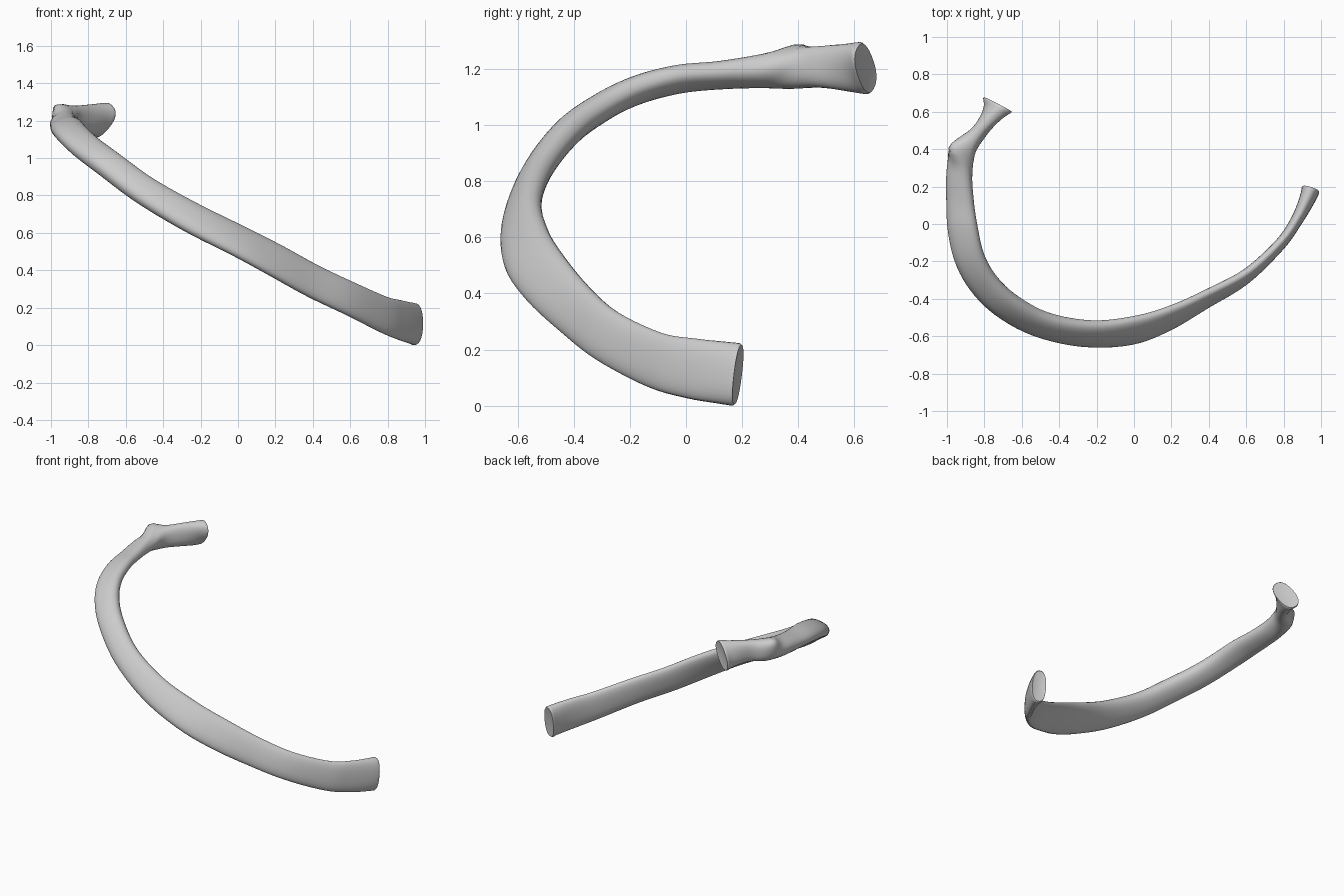
import bpy, bmesh, math
from mathutils import Vector

if "Cube" in bpy.data.objects:
    bpy.data.objects.remove(bpy.data.objects["Cube"])

# Stations along the bone: x, y, z, section height, thickness, inward tilt (degrees)
STATIONS = [
    (-.728, .640, 1.205, .21, .13, 18),
    (-.760, .585, 1.207, .175, .10, -8),
    (-.830, .490, 1.21, .15, .085, -25),
    (-.905, .400, 1.205, .145, .12, -10),
    (-.933, .280, 1.195, .14, .11, 35),
    (-.930, .120, 1.18, .15, .09, 45),
    (-.915, -.03, 1.165, .165, .09, 45),
    (-.880, -.18, 1.125, .165, .095, 45),
    (-.810, -.31, 1.06, .165, .10, 43),
    (-.690, -.43, .97, .165, .105, 40),
    (-.500, -.535, .83, .17, .10, 36),
    (-.250, -.586, .685, .19, .09, 38),
    (.000, -.568, .56, .21, .08, 43),
    (.200, -.500, .455, .21, .075, 38),
    (.400, -.395, .345, .195, .07, 30),
    (.600, -.280, .25, .19, .065, 26),
    (.780, -.110, .165, .20, .06, 24),
    (.870, .020, .135, .215, .065, 25),
    (.925, .130, .12, .222, .085, 27),
    (.945, .185, .113, .225, .10, 27),
]
STEPS, SIDES = 5, 28
PLANE_UP = Vector((.45, 0, .89))


def spline(i, t):
    n = len(STATIONS) - 1
    a, b, c, d = (STATIONS[min(max(k, 0), n)] for k in (i - 1, i, i + 1, i + 2))
    return [.5 * (2 * q + (r - p) * t + (2 * p - 5 * q + 4 * r - s) * t * t
                  + (3 * q - p - 3 * r + s) * t ** 3) for p, q, r, s in zip(a, b, c, d)]


def superpow(v, e=.85):
    return math.copysign(abs(v) ** e, v)


samples = [spline(i, k / STEPS) for i in range(len(STATIONS) - 1) for k in range(STEPS)]
samples.append(list(STATIONS[-1]))

# Loft oval sections along the curved path
bm = bmesh.new()
rings = []
for i, s in enumerate(samples):
    lo, hi = samples[max(i - 2, 0)], samples[min(i + 2, len(samples) - 1)]
    tangent = (Vector(hi[:3]) - Vector(lo[:3])).normalized()
    up = (PLANE_UP - tangent * PLANE_UP.dot(tangent)).normalized()
    inward = up.cross(tangent)
    a = math.radians(s[5])
    major = up * math.cos(a) + inward * math.sin(a)
    minor = inward * math.cos(a) - up * math.sin(a)
    end = .94 if i in (0, len(samples) - 1) else 1
    ring = []
    for k in range(SIDES):
        w = math.tau * k / SIDES
        p = (Vector(s[:3]) + major * superpow(math.cos(w)) * s[3] / 2 * end
             + minor * superpow(math.sin(w)) * s[4] / 2 * end)
        ring.append(bm.verts.new(p))
    rings.append(ring)
for r, q in zip(rings, rings[1:]):
    for k in range(SIDES):
        j = (k + 1) % SIDES
        bm.faces.new((r[k], r[j], q[j], q[k]))

# Slightly hollow end facets
for ring, s, nxt in ((rings[0], samples[0], samples[2]), (rings[-1], samples[-1], samples[-3])):
    centre = Vector(s[:3])
    hub = bm.verts.new(centre + (Vector(nxt[:3]) - centre).normalized() * .012)
    for k in range(SIDES):
        bm.faces.new((ring[k], ring[(k + 1) % SIDES], hub))

# Knob on the outer back corner
knob = Vector((-.955, .395, 1.25))
for v in bm.verts:
    v.co += Vector((-.03, .015, .028)) * math.exp(-((v.co - knob).length / .055) ** 2)

# Rest on the ground
low = min(v.co.z for v in bm.verts)
bmesh.ops.translate(bm, verts=bm.verts[:], vec=(0, 0, -low))
bmesh.ops.recalc_face_normals(bm, faces=bm.faces[:])
mesh = bpy.data.meshes.new("rib_bone")
bm.to_mesh(mesh)
bm.free()
rib = bpy.data.objects.new("rib_bone", mesh)
bpy.context.collection.objects.link(rib)
bpy.context.view_layer.objects.active = rib
rib.select_set(True)
bpy.ops.object.shade_smooth_by_angle(angle=math.radians(45))
